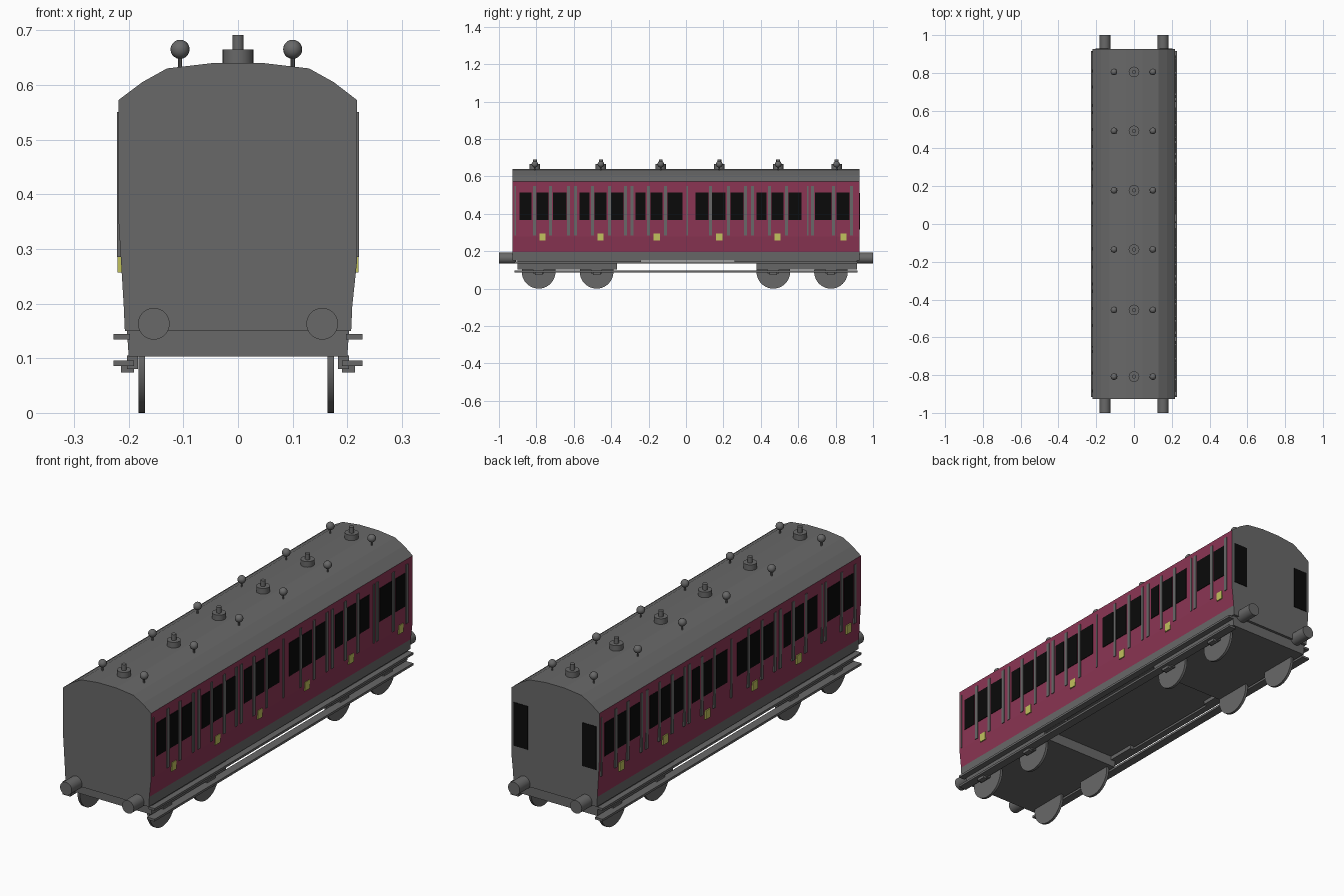
import bpy, bmesh, math
from mathutils import Matrix

if "Cube" in bpy.data.objects:
    bpy.data.objects.remove(bpy.data.objects["Cube"])


def material(name, rgb):
    m = bpy.data.materials.new(name)
    m.diffuse_color = (*rgb, 1)
    m.use_nodes = True
    m.node_tree.nodes["Principled BSDF"].inputs["Base Color"].default_value = m.diffuse_color
    return m


GREY = material("grey", (0.14, 0.14, 0.14))
MAROON = material("maroon", (0.26, 0.036, 0.088))
BLACK = material("window black", (0.003, 0.003, 0.003))
YELLOW = material("yellow", (0.54, 0.54, 0.11))


def finish(bm, name, *mats, smooth=False):
    bmesh.ops.recalc_face_normals(bm, faces=bm.faces)
    me = bpy.data.meshes.new(name)
    bm.to_mesh(me)
    bm.free()
    for m in mats:
        me.materials.append(m)
    ob = bpy.data.objects.new(name, me)
    bpy.context.collection.objects.link(ob)
    if smooth:
        bpy.ops.object.select_all(action='DESELECT')
        ob.select_set(True)
        bpy.context.view_layer.objects.active = ob
        bpy.ops.object.shade_smooth_by_angle(angle=math.radians(35))
    return ob


def add_box(bm, x, y, z):
    size = [b - a for a, b in (x, y, z)]
    mid = [(a + b) / 2 for a, b in (x, y, z)]
    bmesh.ops.create_cube(bm, size=1, matrix=Matrix.Translation(mid) @ Matrix.Diagonal((*size, 1)))


def add_cylinder(bm, centre, radius, depth, axis='Z', sides=24):
    rot = {'X': Matrix.Rotation(math.pi / 2, 4, 'Y'), 'Y': Matrix.Rotation(math.pi / 2, 4, 'X'),
           'Z': Matrix.Identity(4)}[axis]
    bmesh.ops.create_cone(bm, cap_ends=True, segments=sides, radius1=radius, radius2=radius,
                          depth=depth, matrix=Matrix.Translation(centre) @ rot)


def extrude_profile(bm, points, y0, y1):
    face = bm.faces.new([bm.verts.new((x, y0, z)) for x, z in points])
    new = bmesh.ops.extrude_face_region(bm, geom=[face])['geom']
    bmesh.ops.translate(bm, vec=(0, y1 - y0, 0), verts=[v for v in new if isinstance(v, bmesh.types.BMVert)])


# Body shell: maroon on the sides between the solebar and the eaves
bm = bmesh.new()
extrude_profile(bm, [(-0.207, 0.15), (-0.209, 0.195), (-0.219, 0.36), (-0.219, 0.572),
                     (-0.175, 0.605), (-0.13, 0.63), (-0.045, 0.64), (0.045, 0.64),
                     (0.13, 0.63), (0.175, 0.605), (0.218, 0.572), (0.218, 0.28),
                     (0.209, 0.195), (0.207, 0.15)], -0.927, 0.927)
bm.normal_update()
for f in bm.faces:
    c = f.calc_center_median()
    if abs(f.normal.x) > 0.9 and 0.195 < c.z < 0.575:
        f.material_index = 1
finish(bm, "coach_body", GREY, MAROON)

# Side details; the left side is the right side turned half round
windows = [(-0.89, -0.826), (-0.80, -0.735), (-0.71, -0.64), (-0.57, -0.515), (-0.49, -0.425),
           (-0.40, -0.334), (-0.27, -0.217), (-0.19, -0.126), (-0.10, -0.02), (0.05, 0.12),
           (0.14, 0.21), (0.238, 0.307), (0.377, 0.43), (0.457, 0.521), (0.548, 0.618),
           (0.69, 0.778), (0.805, 0.874)]
strips = [-0.81, -0.725, -0.628, -0.59, -0.50, -0.41, -0.323, -0.29, -0.20, -0.11, 0.131,
          0.227, 0.318, 0.356, 0.447, 0.537, 0.676, 0.789, 0.885]
thin_strips = [-0.912, 0.008, 0.65]
plates = [-0.767, -0.457, -0.157, 0.177, 0.489, 0.842]


def side_plates(name, mat, spans, z, outer):
    for side, turn in (("right", 0), ("left", math.pi)):
        bm = bmesh.new()
        for y in spans:
            add_box(bm, (0.2115, outer), y, z)
        bmesh.ops.rotate(bm, verts=bm.verts, matrix=Matrix.Rotation(turn, 3, 'Z'))
        finish(bm, f"{side}_{name}", mat)


side_plates("windows", BLACK, windows, (0.366, 0.515), 0.2205)
side_plates("door_strips", GREY, [(y - 0.008, y + 0.008) for y in strips]
            + [(y - 0.004, y + 0.004) for y in thin_strips], (0.285, 0.55), 0.2212)
side_plates("door_plates", YELLOW, [(y - 0.017, y + 0.017) for y in plates], (0.257, 0.296), 0.2205)

# Back end windows
bm = bmesh.new()
for s in (-1, 1):
    add_box(bm, sorted((s * 0.135, s * 0.205)), (0.922, 0.929), (0.315, 0.51))
finish(bm, "back_windows", BLACK)

# Roof vents and lamps, one row per compartment
rows = [-0.808, -0.455, -0.135, 0.178, 0.493, 0.805]
vents, lamps = bmesh.new(), bmesh.new()
for y in rows:
    add_cylinder(vents, (0, y, 0.647), 0.028, 0.036)
    add_cylinder(vents, (0, y, 0.675), 0.0105, 0.032, sides=16)
    for x in (-0.106, 0.1):
        add_cylinder(lamps, (x, y, 0.425), 0.004, 0.45, sides=10)
        bmesh.ops.create_uvsphere(lamps, u_segments=16, v_segments=10, radius=0.0175,
                                  matrix=Matrix.Translation((x, y, 0.665)))
finish(vents, "roof_vents", GREY, smooth=True)
finish(lamps, "roof_lamps", GREY, smooth=True)

# Buffers
bm = bmesh.new()
for x in (-0.154, 0.154):
    for s in (-1, 1):
        add_cylinder(bm, (x, s * 0.955, 0.163), 0.029, 0.09, 'Y', 32)
finish(bm, "buffers", GREY, smooth=True)

# Bogie frames with small inner brackets
bm = bmesh.new()
for y0, y1 in ((-0.90, -0.37), (0.377, 0.915)):
    extrude_profile(bm, [(-0.203, 0.15), (-0.2, 0.103), (0.2, 0.103), (0.203, 0.15)], y0, y1)
for y in ((-0.37, -0.24), (0.26, 0.377)):
    for x in ((-0.2, -0.18), (0.18, 0.2)):
        add_box(bm, x, y, (0.133, 0.151))
finish(bm, "bogie_frames", GREY)

# Wheels and axle boxes
wheels, boxes = bmesh.new(), bmesh.new()
for y in (-0.788, -0.478, 0.467, 0.775):
    for x in (-0.176, 0.17):
        add_cylinder(wheels, (x, y, 0.09), 0.09, 0.012, 'X', 40)
    for s in (-1, 1):
        add_box(boxes, sorted((s * 0.183, s * 0.203)), (y - 0.03, y + 0.03), (0.08, 0.105))
        add_box(boxes, sorted((s * 0.19, s * 0.214)), (y - 0.02, y + 0.02), (0.074, 0.09))
finish(wheels, "wheels", GREY, smooth=True)
finish(boxes, "axle_boxes", GREY)

# Footboards along both sides
bm = bmesh.new()
for s in (-1, 1):
    add_box(bm, sorted((s * 0.198, s * 0.228)), (-0.917, 0.917), (0.134, 0.144))
    add_box(bm, sorted((s * 0.19, s * 0.228)), (-0.917, 0.917), (0.086, 0.096))
finish(bm, "footboards", GREY)
